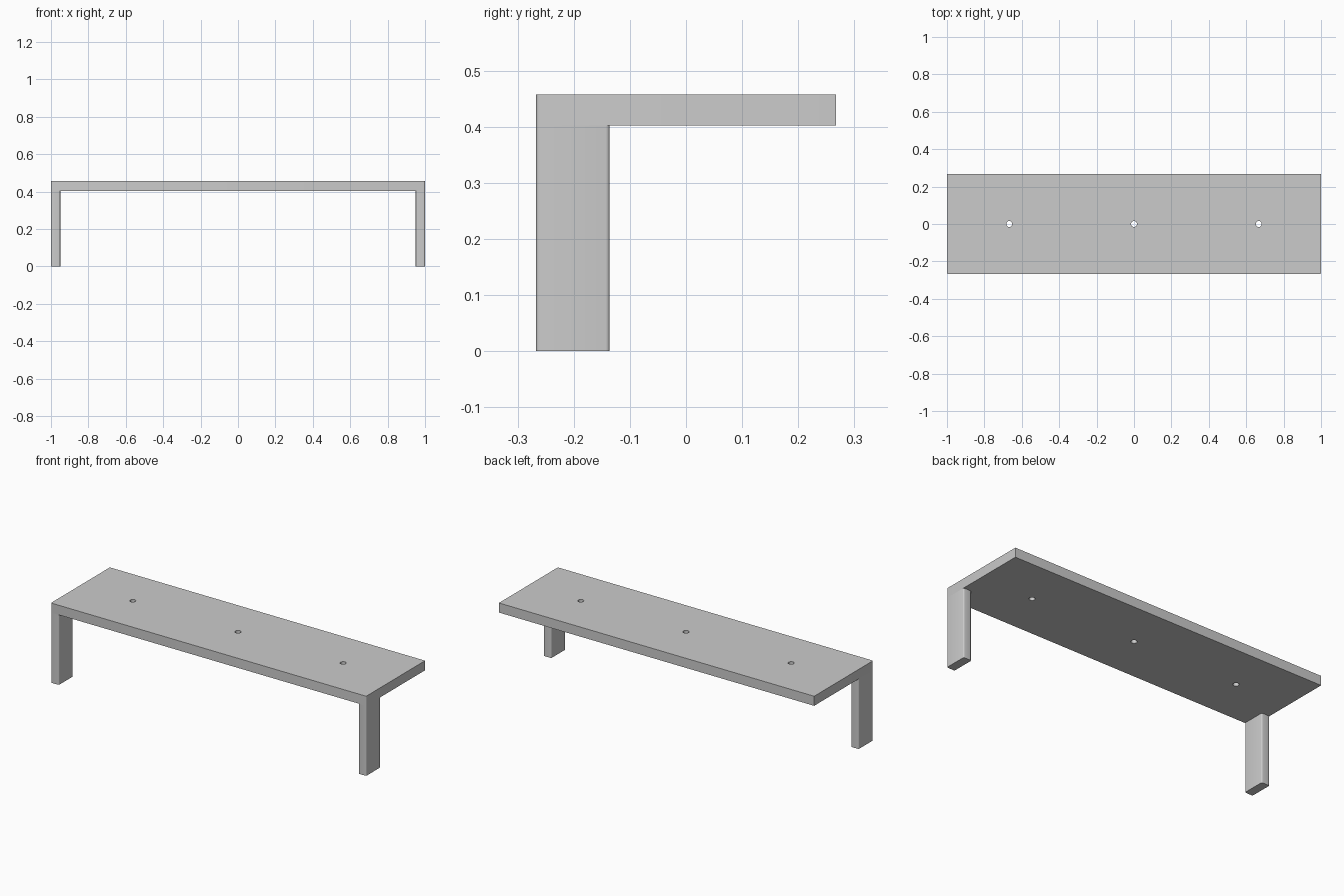
import bpy
import bmesh

cube = bpy.data.objects.get("Cube")
if cube:
    bpy.data.objects.remove(cube, do_unlink=True)

HALF_W, HALF_D = 1.0, 0.267
TOP, UNDERSIDE = 0.457, 0.402
LEG_W, LEG_D = 0.05, 0.131
ROUND = 0.007

grey = bpy.data.materials.new("plain grey")
grey.use_nodes = True
colour = (0.6, 0.6, 0.6, 1)
grey.diffuse_color = colour
grey.node_tree.nodes["Principled BSDF"].inputs["Base Color"].default_value = colour


def rounded_box(name, low, high, pick_edge, radius):
    """Box between two corners, with the picked edges rounded."""
    bm = bmesh.new()
    bmesh.ops.create_cube(bm, size=1)
    for v in bm.verts:
        v.co = [a if c < 0 else b for a, b, c in zip(low, high, v.co)]
    edges = [e for e in bm.edges if pick_edge(*[v.co for v in e.verts])]
    bmesh.ops.bevel(bm, geom=edges, offset=radius, segments=4,
                    profile=0.5, affect='EDGES')
    mesh = bpy.data.meshes.new(name)
    bm.to_mesh(mesh)
    bm.free()
    mesh.materials.append(grey)
    obj = bpy.data.objects.new(name, mesh)
    bpy.context.collection.objects.link(obj)
    return obj


def smooth(obj):
    bpy.ops.object.select_all(action='DESELECT')
    obj.select_set(True)
    bpy.context.view_layer.objects.active = obj
    bpy.ops.object.shade_smooth_by_angle()


def upright(a, b):
    return abs(a.z - b.z) > 0.01


def front_corner(a, b):
    return upright(a, b) and a.y < 0


# Shelf board with rounded front corners
board = rounded_box("shelf_board", (-HALF_W, -HALF_D, UNDERSIDE),
                    (HALF_W, HALF_D, TOP), front_corner, ROUND)

# Three screw holes through the board
for i in (-1, 0, 1):
    bpy.ops.mesh.primitive_cylinder_add(vertices=24, radius=0.016, depth=0.2,
                                        location=(i * 0.667, 0, 0.43))
    cutter = bpy.context.object
    cutter.name = "hole_cutter"
    cutter.data.materials.append(grey)
    cut = board.modifiers.new("screw_hole", 'BOOLEAN')
    cut.operation = 'DIFFERENCE'
    cut.solver = 'EXACT'
    cut.object = cutter
    bpy.context.view_layer.objects.active = board
    bpy.ops.object.modifier_apply(modifier=cut.name)
    bpy.data.objects.remove(cutter, do_unlink=True)
smooth(board)

# Front legs, flush with the board's ends
for side, x in (("right", -HALF_W), ("left", HALF_W - LEG_W)):
    leg = rounded_box(side + "_front_leg", (x, -HALF_D, 0),
                      (x + LEG_W, LEG_D - HALF_D, UNDERSIDE), upright, ROUND)
    smooth(leg)
